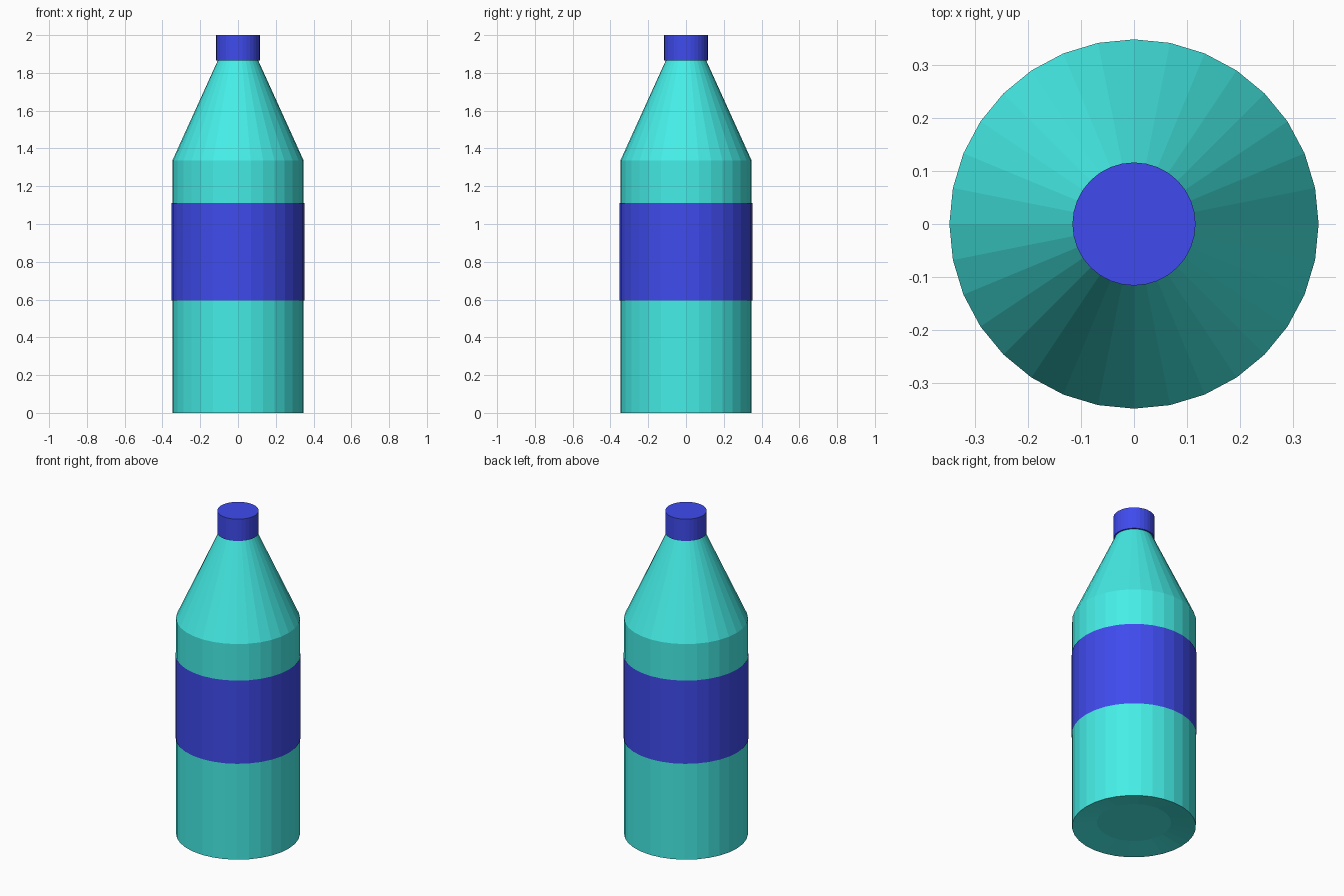
import bpy, bmesh
from math import cos, sin, tau

if "Cube" in bpy.data.objects:
    bpy.data.objects.remove(bpy.data.objects["Cube"])

SIDES = 32


def material(name, rgb):
    mat = bpy.data.materials.new(name)
    mat.diffuse_color = (*rgb, 1)
    mat.use_nodes = True
    mat.node_tree.nodes["Principled BSDF"].inputs["Base Color"].default_value = mat.diffuse_color
    return mat


def lathe(name, profile, mat, cap_ends=True):
    """Revolve (radius, z) points around the z axis, bottom to top."""
    bm = bmesh.new()
    rings = [[bm.verts.new((r * cos(tau * i / SIDES), r * sin(tau * i / SIDES), z))
              for i in range(SIDES)] for r, z in profile]
    for low, high in zip(rings, rings[1:]):
        for i in range(SIDES):
            j = (i + 1) % SIDES
            bm.faces.new((low[i], low[j], high[j], high[i]))
    if cap_ends:
        bm.faces.new(rings[0][::-1])
        bm.faces.new(rings[-1])
    mesh = bpy.data.meshes.new(name)
    bm.to_mesh(mesh)
    bm.free()
    mesh.materials.append(mat)
    obj = bpy.data.objects.new(name, mesh)
    bpy.context.collection.objects.link(obj)
    return obj


teal = material("teal", (0.06, 0.85, 0.80))
blue = material("blue", (0.05, 0.07, 0.85))

# Bottle body: shallow recessed base, straight wall, conical shoulder
lathe("bottle_body", [(0.208, 0.025), (0.348, 0.0), (0.348, 1.335), (0.105, 1.87)], teal)

# Wrap-around label, an open sleeve just outside the wall
lathe("label", [(0.351, 0.595), (0.351, 1.11)], blue, cap_ends=False)

# Screw cap
lathe("cap", [(0.116, 1.865), (0.116, 2.0)], blue)
